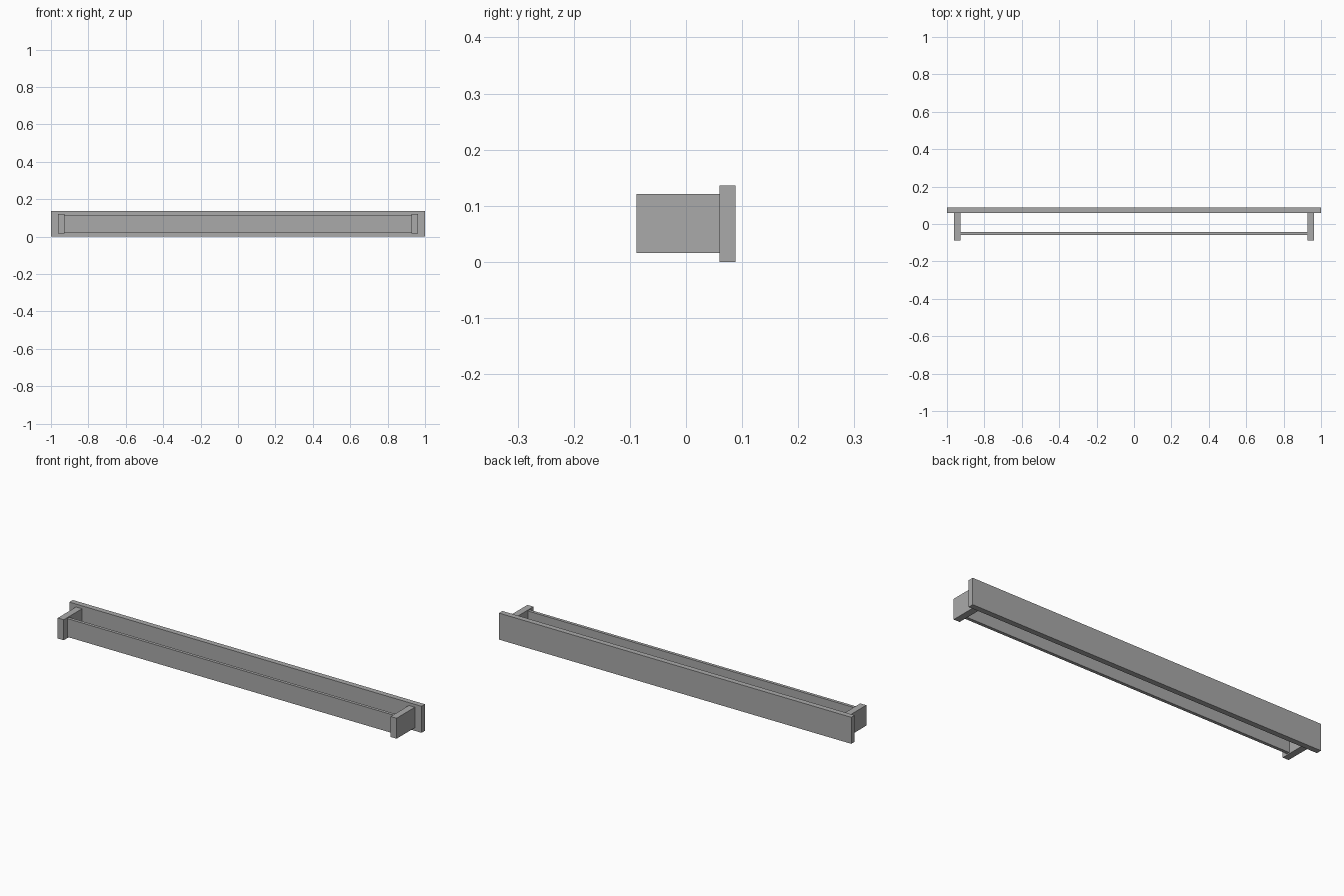
import bpy
from mathutils import Vector

cube = bpy.data.objects.get("Cube")
if cube:
    bpy.data.objects.remove(cube, do_unlink=True)

# Single plain grey finish
GREY = (0.4, 0.4, 0.4, 1.0)
grey = bpy.data.materials.new("plain_grey")
grey.use_nodes = True
grey.diffuse_color = GREY
grey.node_tree.nodes["Principled BSDF"].inputs["Base Color"].default_value = GREY


def board(name, low, high):
    """Flat-sided board spanning two opposite corners."""
    low, high = Vector(low), Vector(high)
    bpy.ops.mesh.primitive_cube_add(size=1, location=(low + high) / 2)
    obj = bpy.context.object
    obj.name = name
    obj.scale = high - low
    bpy.ops.object.transform_apply(location=False, rotation=False, scale=True)
    obj.data.materials.append(grey)
    return obj


# Long mounting board at the back
board("back_board", (-1, 0.06, 0), (1, 0.088, 0.136))

# End brackets projecting forward from the board
INNER, OUTER = 0.928, 0.962
for name, side in (("left_bracket", 1), ("right_bracket", -1)):
    xs = sorted((side * INNER, side * OUTER))
    board(name, (xs[0], -0.088, 0.016), (xs[1], 0.06, 0.121))

# Thin rail held between the brackets
board("front_rail", (-INNER, -0.059, 0.022), (INNER, -0.043, 0.116))
